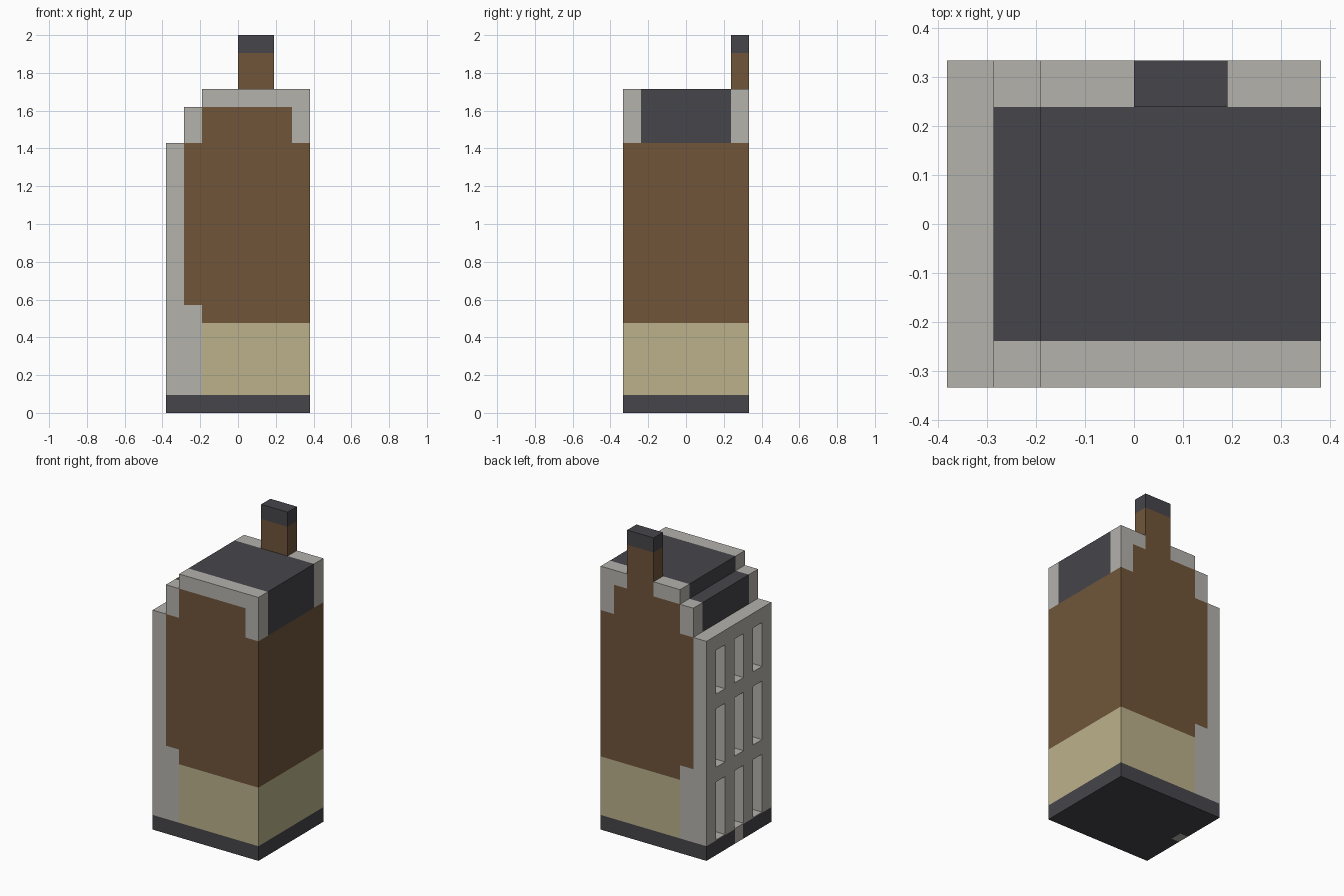
import bpy
import bmesh

if "Cube" in bpy.data.objects:
    bpy.data.objects.remove(bpy.data.objects["Cube"])

U = 2 / 21          # one building module; the house is 8 x 7 x 21 modules
DX, DY = 4, 3.5     # half width and half depth in modules


def material(name, rgb):
    m = bpy.data.materials.new(name)
    m.use_nodes = True
    m.diffuse_color = (*rgb, 1)
    m.node_tree.nodes["Principled BSDF"].inputs["Base Color"].default_value = (*rgb, 1)
    return m


STONE = material("pale stone", (0.456, 0.445, 0.413))
BRICK = material("brown brick", (0.162, 0.091, 0.042))
CREAM = material("cream plaster", (0.497, 0.44, 0.258))
SLATE = material("dark slate", (0.061, 0.06, 0.069))


def prism(name, profile, y0, y1, mat):
    """Extrude an x-z profile, given in modules, from y0 to y1."""
    bm = bmesh.new()
    face = bm.faces.new([bm.verts.new((x * U, y0 * U, z * U)) for x, z in profile])
    ext = bmesh.ops.extrude_face_region(bm, geom=[face])["geom"]
    verts = [v for v in ext if isinstance(v, bmesh.types.BMVert)]
    bmesh.ops.translate(bm, verts=verts, vec=(0, (y1 - y0) * U, 0))
    bmesh.ops.recalc_face_normals(bm, faces=bm.faces)
    me = bpy.data.meshes.new(name)
    bm.to_mesh(me)
    bm.free()
    me.materials.append(mat)
    ob = bpy.data.objects.new(name, me)
    bpy.context.collection.objects.link(ob)
    return ob


def box(name, x, y, z, mat):
    return prism(name, [(x[0], z[0]), (x[1], z[0]), (x[1], z[1]), (x[0], z[1])], *y, mat)


def cut(target, cutter):
    """Subtract a box from a part, then discard the cutter."""
    cutter.hide_render = True
    mod = target.modifiers.new("opening", "BOOLEAN")
    mod.operation, mod.solver, mod.object = "DIFFERENCE", "EXACT", cutter
    bpy.context.view_layer.objects.active = target
    bpy.ops.object.modifier_apply(modifier=mod.name)
    bpy.data.objects.remove(cutter)


DEPTH = (-DY, DY)

# Plinth with a pale doorstep let into it
plinth = box("plinth", (-DX, DX), DEPTH, (0, 1), SLATE)
cut(plinth, box("doorstep_cutter", (-5, -3.4), (-0.42, 0.42), (-1, 2), SLATE))
box("doorstep", (-DX, -3.4), (-0.42, 0.42), (0, 1), STONE)

# Stone facade with three columns and three rows of deep openings
facade = box("facade", (-DX, -3), DEPTH, (1, 15), STONE)
for y in (-2, 0, 2):
    for z in ((1.04, 5), (6, 10), (11, 14)):
        cut(facade, box("window_cutter", (-5, -3.05), (y - 0.5, y + 0.5), z, STONE))

# Ground floor and brick storeys
box("ground_floor_return", (-3, -2), DEPTH, (1, 6), STONE)
box("ground_floor_wall", (-2, DX), DEPTH, (1, 5), CREAM)
prism("brick_walls", [(-2, 5), (DX, 5), (DX, 15), (-3, 15), (-3, 6), (-2, 6)], *DEPTH, BRICK)

# Stepped slate roof between the gables
prism("roof", [(-3, 15), (DX, 15), (DX, 18), (-2, 18), (-2, 17), (-3, 17)], -2.5, 2.5, SLATE)

# Gable walls with stone copings
for side, y in (("front", (-DY, -2.5)), ("back", (2.5, DY))):
    box(side + "_gable_step", (-3, -2), y, (15, 17), STONE)
    box(side + "_gable_brick", (-2, 3), y, (15, 17), BRICK)
    start = 2 if side == "back" else -2
    prism(side + "_coping", [(start, 17), (3, 17), (3, 15), (DX, 15), (DX, 18), (start, 18)],
          *y, STONE)

# Chimney rising through the back coping
box("back_coping_inner", (-2, 0), (2.5, DY), (17, 18), STONE)
box("chimney_stack", (0, 2), (2.5, DY), (17, 20), BRICK)
box("chimney_cap", (0, 2), (2.5, DY), (20, 21), SLATE)
